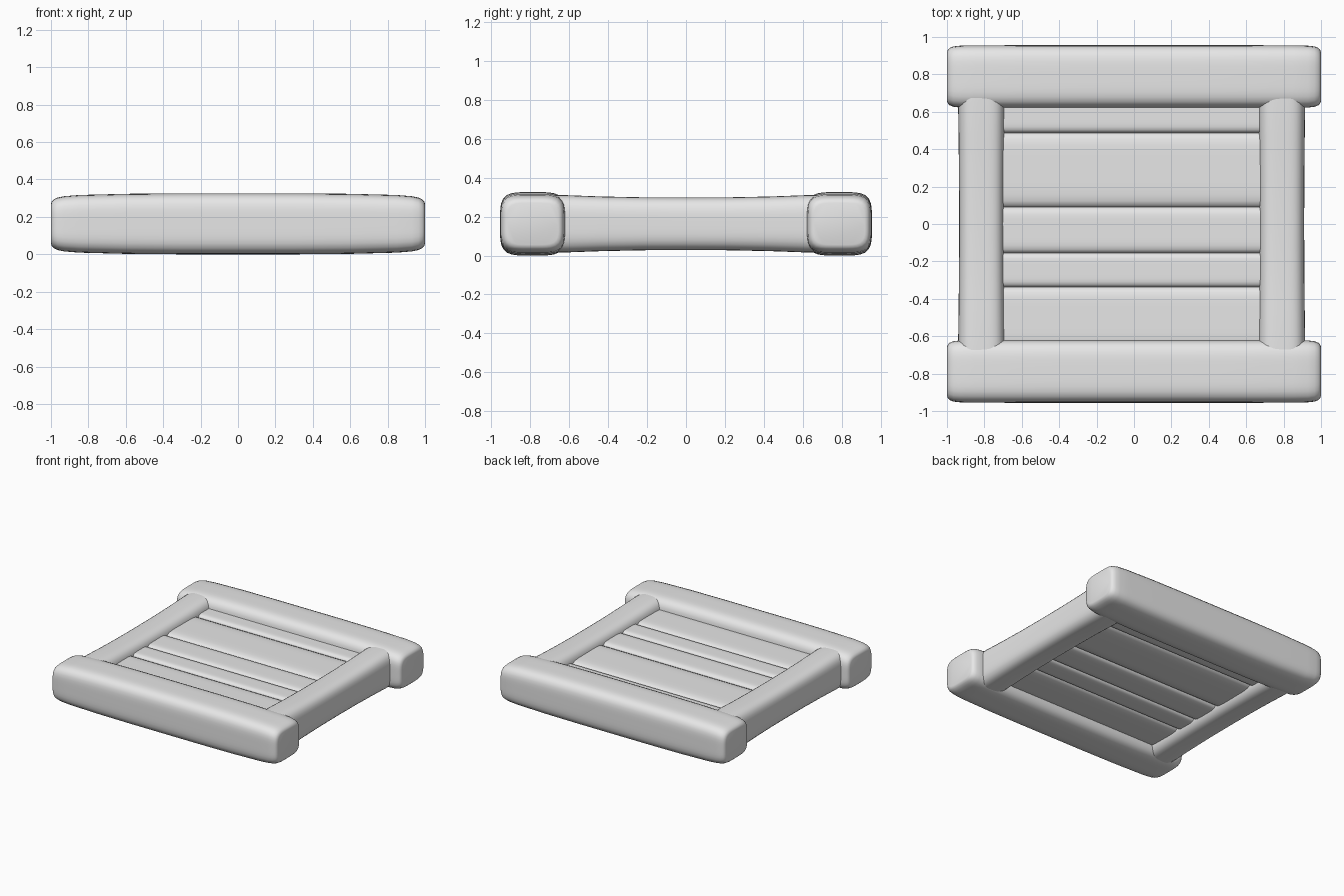
import bpy, bmesh, math

cube = bpy.data.objects.get("Cube")
if cube:
    bpy.data.objects.remove(cube, do_unlink=True)

grey = bpy.data.materials.new("plain_grey")
grey.use_nodes = True
colour = (0.8, 0.8, 0.8, 1)
grey.diffuse_color = colour
grey.node_tree.nodes["Principled BSDF"].inputs["Base Color"].default_value = colour

MID_Z = 0.163
SIDES = 48


def beam(name, centre, half, stations, power, along_y=False):
    """Soft beam: crowned sections lofted along its length.
    Each station is (position, width factor, height factor), mirrored end to end."""
    bm = bmesh.new()
    path = [(-p, w, h) for p, w, h in reversed(stations) if p > 0] + stations
    rings = []
    for p, w, h in path:
        ring = []
        for i in range(SIDES):
            a = 2 * math.pi * (i + 0.5) / SIDES
            c, s = math.cos(a), math.sin(a)
            r = (abs(c) ** power + abs(s) ** power) ** (-1 / power)
            u, v, z = p * half[0], c * r * half[1] * w, s * r * half[2] * h
            ring.append(bm.verts.new((v, u, z) if along_y else (u, v, z)))
        rings.append(ring)
    for a, b in zip(rings, rings[1:]):
        for i in range(SIDES):
            j = (i + 1) % SIDES
            bm.faces.new((a[i], a[j], b[j], b[i]))
    bm.faces.new(rings[0])
    bm.faces.new(rings[-1])
    bmesh.ops.recalc_face_normals(bm, faces=bm.faces)
    mesh = bpy.data.meshes.new(name)
    bm.to_mesh(mesh)
    bm.free()
    mesh.materials.append(grey)
    obj = bpy.data.objects.new(name, mesh)
    obj.location = centre
    bpy.context.collection.objects.link(obj)
    bpy.ops.object.select_all(action='DESELECT')
    obj.select_set(True)
    bpy.context.view_layer.objects.active = obj
    bpy.ops.object.shade_smooth_by_angle(angle=math.radians(50))
    return obj


# Front and back rails, swelling to the middle with rounded ends
rail = [(0, 1, 1), (0.3, 1, 1), (0.6, 1, 0.985), (0.85, 0.995, 0.945),
        (0.93, 0.985, 0.905), (0.965, 0.96, 0.86), (0.985, 0.915, 0.8),
        (0.995, 0.86, 0.74), (1, 0.78, 0.66)]
for name, y in (("front_rail", -0.788), ("back_rail", 0.788)):
    beam(name, (0, y, MID_Z), (1, 0.168, 0.163), rail, 4.5)

# Side posts, slightly waisted and sunk into the rails
post = [(0, 0.96, 0.92), (0.3, 0.965, 0.925), (0.6, 0.98, 0.955),
        (0.85, 1, 1), (1, 1, 1)]
for name, x in (("right_post", -0.815), ("left_post", 0.79)):
    beam(name, (x, 0, MID_Z), (0.72, 0.125, 0.147), post, 3.6, along_y=True)

# Planks of uneven width filling the frame
edges = [-0.67, -0.337, -0.155, 0.09, 0.488, 0.68]
for n, (y0, y1) in enumerate(zip(edges, edges[1:]), 1):
    beam("plank_%d" % n, (0, (y0 + y1) / 2, MID_Z),
         (0.8, (y1 - y0) / 2 + 0.002, 0.085), [(0, 1, 1), (1, 1, 1)], 6)
